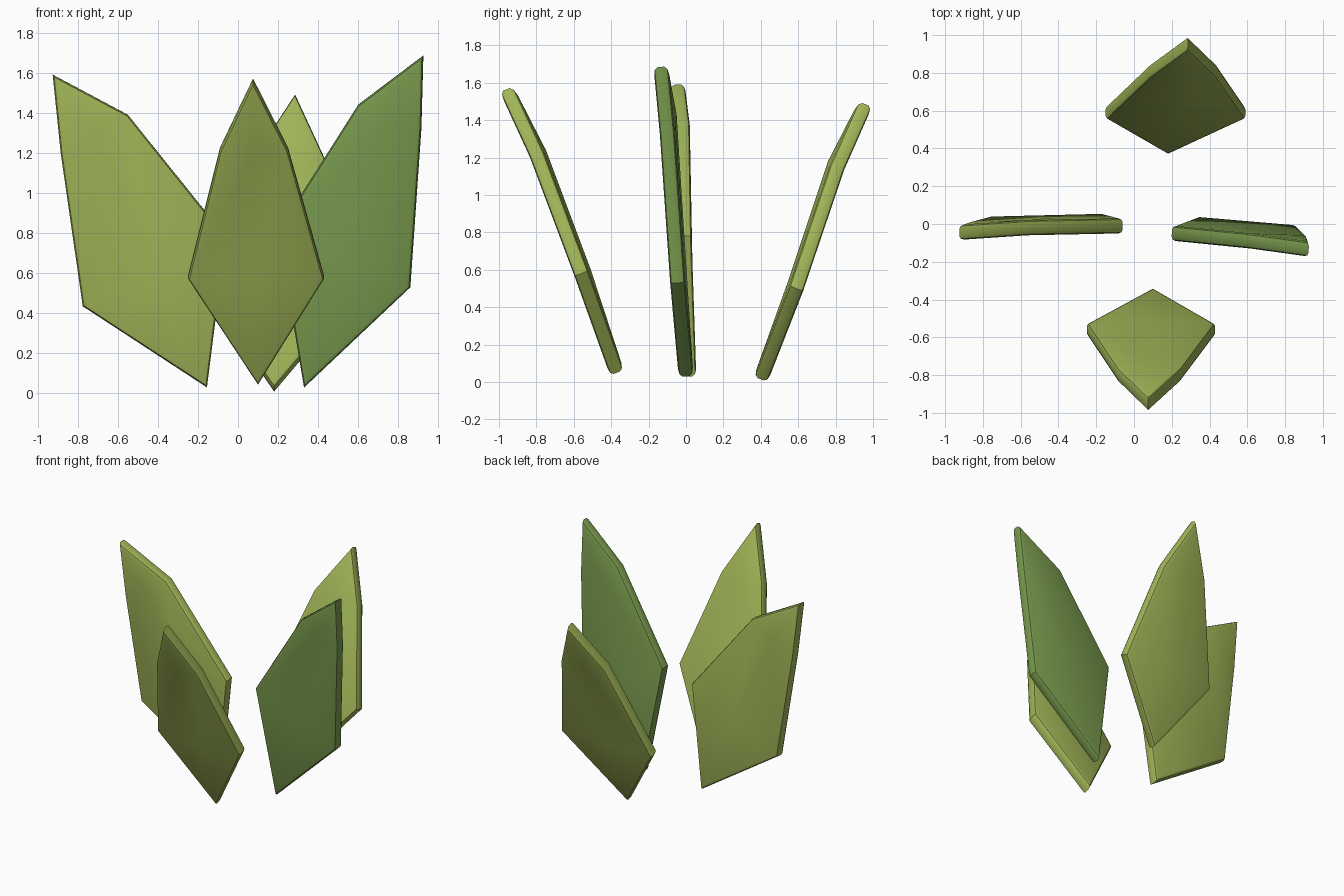
import bpy, bmesh, math
from mathutils import Vector

cube = bpy.data.objects.get("Cube")
if cube:
    bpy.data.objects.remove(cube, do_unlink=True)

THICKNESS = 0.08
RIM = 0.022


def make_material(name, colour):
    mat = bpy.data.materials.new(name)
    mat.use_nodes = True
    mat.diffuse_color = (*colour, 1)
    mat.node_tree.nodes["Principled BSDF"].inputs["Base Color"].default_value = (*colour, 1)
    return mat


olive = make_material("olive green", (0.35, 0.46, 0.095))
moss = make_material("moss green", (0.19, 0.325, 0.075))


def make_leaf(name, mat, base, left, right, upper_left, upper_right, tip, facing, ridge):
    """Pointed six-sided blade with a soft centre fold and a bevelled rim."""
    base, left, right, upper_left, upper_right, tip = map(
        Vector, (base, left, right, upper_left, upper_right, tip))
    normal = (tip - base).cross(right - left).normalized()
    if normal.y * facing < 0:
        normal.negate()
    middle = (left + right) / 2 + normal * ridge
    upper_middle = (upper_left + upper_right) / 2 + normal * ridge
    points = [base, left, middle, right, upper_left, upper_middle, upper_right, tip]
    panels = [(0, 2, 1), (0, 3, 2), (1, 2, 5, 4), (2, 3, 6, 5), (4, 5, 7), (5, 6, 7)]
    outline = [0, 3, 6, 7, 4, 1]

    # Outer and inner skins, joined by a wall around the outline
    bm = bmesh.new()
    skins = []
    for side in (-1, 1):
        verts = [bm.verts.new(p + normal * side * THICKNESS / 2) for p in points]
        for panel in panels:
            bm.faces.new([verts[i] for i in panel])
        skins.append(verts)
    outer, inner = skins
    rim = []
    for a, b in zip(outline, outline[1:] + outline[:1]):
        bm.faces.new((outer[a], outer[b], inner[b], inner[a]))
        rim += [bm.edges.get((skin[a], skin[b])) for skin in skins]
    bmesh.ops.recalc_face_normals(bm, faces=bm.faces)
    bmesh.ops.bevel(bm, geom=rim, offset=RIM, segments=2, profile=0.5, affect='EDGES')

    mesh = bpy.data.meshes.new(name)
    bm.to_mesh(mesh)
    bm.free()
    mesh.materials.append(mat)
    obj = bpy.data.objects.new(name, mesh)
    bpy.context.collection.objects.link(obj)
    bpy.ops.object.select_all(action='DESELECT')
    obj.select_set(True)
    bpy.context.view_layer.objects.active = obj
    bpy.ops.object.shade_smooth_by_angle(angle=math.radians(30))


# Leaning front and back leaves
make_leaf("front_leaf", olive,
          base=(0.1, -0.37, 0.05), tip=(0.075, -0.96, 1.565),
          left=(-0.25, -0.56, 0.58), right=(0.43, -0.56, 0.58),
          upper_left=(-0.09, -0.8, 1.22), upper_right=(0.25, -0.8, 1.22),
          facing=1, ridge=0.015)
make_leaf("back_leaf", olive,
          base=(0.18, 0.4, 0.015), tip=(0.285, 0.96, 1.485),
          left=(-0.15, 0.59, 0.5), right=(0.59, 0.59, 0.5),
          upper_left=(0.08, 0.81, 1.17), upper_right=(0.44, 0.81, 1.15),
          facing=-1, ridge=0.015)

# Upright side leaves that fan outwards
make_leaf("left_leaf", moss,
          base=(0.33, 0, 0.03), tip=(0.925, -0.135, 1.685),
          left=(0.2, -0.05, 0.81), right=(0.86, -0.045, 0.53),
          upper_left=(0.6, -0.09, 1.44), upper_right=(0.915, -0.1, 1.32),
          facing=1, ridge=0)
make_leaf("right_leaf", olive,
          base=(-0.155, 0.015, 0.03), tip=(-0.925, -0.045, 1.59),
          left=(-0.775, 0, 0.435), right=(-0.06, -0.01, 0.78),
          upper_left=(-0.885, -0.03, 1.2), upper_right=(-0.55, -0.02, 1.39),
          facing=1, ridge=0)
